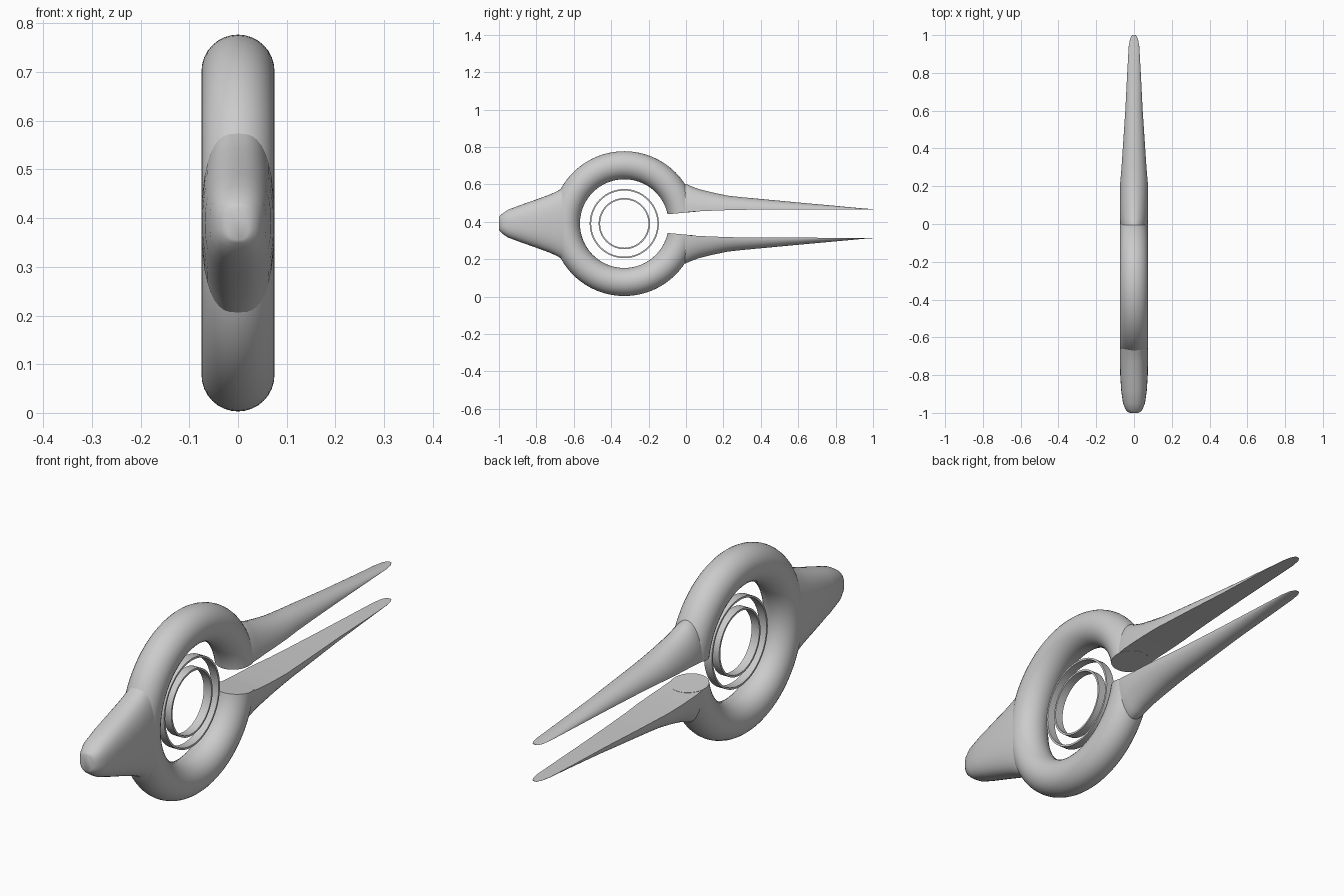
import bpy, bmesh, math
from mathutils import Vector

if "Cube" in bpy.data.objects:
    bpy.data.objects.remove(bpy.data.objects["Cube"])

CY, CZ = -0.33, 0.39      # ring centre
R, r = 0.312, 0.075       # ring radius, tube radius


def make_object(name, bm, z=CZ, angle=40):
    bmesh.ops.recalc_face_normals(bm, faces=bm.faces)
    me = bpy.data.meshes.new(name)
    bm.to_mesh(me)
    bm.free()
    ob = bpy.data.objects.new(name, me)
    bpy.context.collection.objects.link(ob)
    ob.location.z = z
    bpy.ops.object.select_all(action='DESELECT')
    ob.select_set(True)
    bpy.context.view_layer.objects.active = ob
    bpy.ops.object.shade_smooth_by_angle(angle=math.radians(angle))
    return ob


def mirror_z(ob):
    m = ob.modifiers.new("mirror", 'MIRROR')
    m.use_axis = (False, False, True)
    m.merge_threshold = 0.0005


def skin(bm, sections, caps=True, closed=False):
    rows = [[bm.verts.new(p) for p in s] for s in sections]
    n = len(rows[0])
    pairs = list(zip(rows, rows[1:]))
    if closed:
        pairs.append((rows[-1], rows[0]))
    for a, b in pairs:
        for i in range(n):
            j = (i + 1) % n
            bm.faces.new((a[i], a[j], b[j], b[i]))
    if caps:
        bm.faces.new(rows[0])
        bm.faces.new(rows[-1])


def spow(v, e):
    return math.copysign(abs(v) ** e, v)


# Upper half of the main ring, trimmed flat at the mouth
bm = bmesh.new()
sections = []
for i in range(61):
    a = math.pi * i / 60
    sections.append([(r * math.sin(t), CY + (R + r * math.cos(t)) * math.cos(a),
                      (R + r * math.cos(t)) * math.sin(a))
                     for t in (2 * math.pi * k / 32 for k in range(32))])
skin(bm, sections, caps=False)
faces = [f for f in bm.faces if f.calc_center_median().y > CY]
geom = list({g for f in faces for g in [f, *f.edges, *f.verts]})
cut = bmesh.ops.bisect_plane(bm, geom=geom, plane_co=Vector((0, -0.1, 0.05)),
                             plane_no=Vector((0, -0.09, 1)), clear_inner=True)
edges = [e for e in cut['geom_cut'] if isinstance(e, bmesh.types.BMEdge)]
bmesh.ops.contextual_create(bm, geom=edges)
mirror_z(make_object("main_ring", bm))

# Long prongs: flat inside, domed outside (y, inner z, outer z, half width)
stations = [(-0.04, 0.056, 0.212, 0.068), (0.0, 0.060, 0.212, 0.073),
            (0.03, 0.063, 0.199, 0.075), (0.07, 0.066, 0.184, 0.075),
            (0.14, 0.069, 0.167, 0.075), (0.22, 0.072, 0.150, 0.073),
            (0.30, 0.074, 0.141, 0.066), (0.42, 0.075, 0.130, 0.058),
            (0.60, 0.075, 0.113, 0.046), (0.80, 0.076, 0.095, 0.036),
            (0.94, 0.076, 0.082, 0.028), (0.98, 0.076, 0.079, 0.021),
            (1.00, 0.076, 0.078, 0.010)]
bm = bmesh.new()
skin(bm, [[(w * math.cos(math.pi * k / 20), y, lo + (hi - lo) * math.sin(math.pi * k / 20))
           for k in range(21)] for y, lo, hi, w in stations])
mirror_z(make_object("prong", bm))

# Tapered tail at the front (y, half height, half width)
stations = [(-0.63, 0.205, 0.073), (-0.67, 0.184, 0.075), (-0.70, 0.168, 0.075),
            (-0.73, 0.155, 0.075), (-0.80, 0.129, 0.073), (-0.88, 0.101, 0.068),
            (-0.95, 0.075, 0.058), (-0.98, 0.055, 0.046), (-0.995, 0.041, 0.034),
            (-1.0, 0.035, 0.022)]
bm = bmesh.new()
skin(bm, [[(w * spow(math.cos(t), 0.8), y, h * spow(math.sin(t), 0.8))
           for t in (2 * math.pi * k / 40 for k in range(40))] for y, h, w in stations])
make_object("tail", bm)

# Two thin floating bands in the centre
for name, rad in (("outer_band", 0.185), ("inner_band", 0.137)):
    bm = bmesh.new()
    prof = [(-0.018, rad - 0.008), (-0.018, rad), (0.018, rad), (0.018, rad - 0.008)]
    skin(bm, [[(x, CY + q * math.cos(a), q * math.sin(a)) for x, q in prof]
              for a in (2 * math.pi * i / 64 for i in range(64))], caps=False, closed=True)
    make_object(name, bm)
